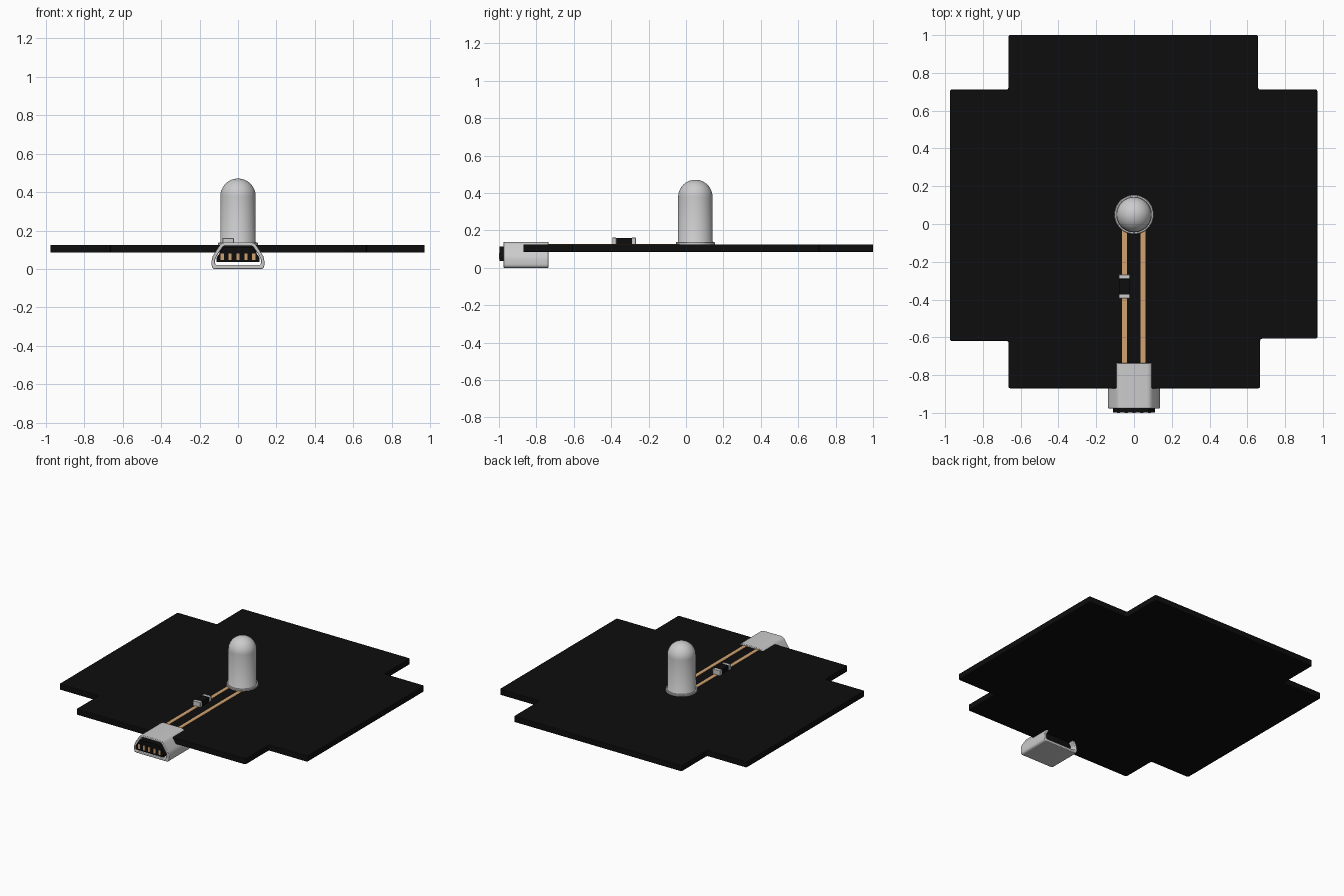
import bpy, bmesh, math
from mathutils import Vector

if "Cube" in bpy.data.objects:
    bpy.data.objects.remove(bpy.data.objects["Cube"])


def material(name, rgb):
    m = bpy.data.materials.new(name)
    m.diffuse_color = (*rgb, 1)
    m.use_nodes = True
    m.node_tree.nodes["Principled BSDF"].inputs["Base Color"].default_value = m.diffuse_color
    return m


BLACK = material("black", (0.004, 0.004, 0.004))
COPPER = material("copper", (0.64, 0.36, 0.16))


def finish(bm, name, mat=None, bevel=0, segments=2):
    bmesh.ops.recalc_face_normals(bm, faces=bm.faces[:])
    me = bpy.data.meshes.new(name)
    bm.to_mesh(me)
    bm.free()
    ob = bpy.data.objects.new(name, me)
    bpy.context.collection.objects.link(ob)
    if mat:
        me.materials.append(mat)
    if bevel:
        mod = ob.modifiers.new("bevel", 'BEVEL')
        mod.width, mod.segments = bevel, segments
        mod.limit_method, mod.angle_limit = 'ANGLE', math.radians(40)
    bpy.context.view_layer.objects.active = ob
    bpy.ops.object.select_all(action='DESELECT')
    ob.select_set(True)
    bpy.ops.object.shade_smooth_by_angle(angle=math.radians(35))
    return ob


def rounded(points, r, n=4):
    """Round every corner of a closed 2D outline."""
    out, pts = [], [Vector(p) for p in points]
    for i, p in enumerate(pts):
        a, b = pts[i - 1] - p, pts[(i + 1) % len(pts)] - p
        s = p + a.normalized() * min(r, a.length * .45)
        e = p + b.normalized() * min(r, b.length * .45)
        for k in range(n + 1):
            t = k / n
            out.append(s * (1 - t) ** 2 + p * 2 * t * (1 - t) + e * t * t)
    return out


def mirrored(half):
    return half + [(-x, z) for x, z in reversed(half)]


def prism(name, outline, y0, y1, mat=None, bevel=0, hole=None):
    """Extrude an x-z outline along y; with a hole outline it becomes a tube."""
    bm = bmesh.new()
    loops = [[bm.verts.new((p[0], y, p[1])) for p in o]
             for o in ([outline, hole] if hole else [outline]) for y in (y0, y1)]
    n = len(outline)
    pairs = [(0, 1)] if not hole else [(0, 1), (2, 3), (0, 2), (1, 3)]
    for a, b in pairs:
        for i in range(n):
            j = (i + 1) % n
            bm.faces.new((loops[a][i], loops[a][j], loops[b][j], loops[b][i]))
    if not hole:
        bm.faces.new(loops[0])
        bm.faces.new(loops[1])
    return finish(bm, name, mat, bevel)


def box(name, lo, hi, mat=None, bevel=0):
    o = [(lo[0], lo[2]), (hi[0], lo[2]), (hi[0], hi[2]), (lo[0], hi[2])]
    return prism(name, o, lo[1], hi[1], mat, bevel)


# Circuit board: notched-corner plate
TOP = 0.126
outline = rounded([(-.665, 1), (.657, 1), (.657, .712), (.971, .712), (.971, -.607), (.668, -.607),
                   (.668, -.87), (-.665, -.87), (-.665, -.619), (-.975, -.619), (-.975, .712), (-.665, .712)], .012)
bm = bmesh.new()
face = bm.faces.new([bm.verts.new((p.x, p.y, .085)) for p in outline])
ext = bmesh.ops.extrude_face_region(bm, geom=[face], use_keep_orig=True)
bmesh.ops.translate(bm, vec=(0, 0, TOP - .085),
                    verts=[v for v in ext["geom"] if isinstance(v, bmesh.types.BMVert)])
finish(bm, "circuit_board", BLACK, bevel=.003)

# Copper tracks
for name, x, y0, y1 in (("track_left_front", -.05, -.76, -.38), ("track_left_back", -.05, -.285, .02),
                        ("track_right", .048, -.76, .02)):
    box(name, (x - .013, y0, TOP - .003), (x + .013, y1, TOP + .002), COPPER)

# Surface-mount resistor
box("resistor_body", (-.076, -.378, TOP - .002), (-.024, -.288, .159), BLACK)
for name, y in (("resistor_cap_front", -.383), ("resistor_cap_back", -.279)):
    box(name, (-.08, y - .011, TOP - .002), (-.022, y + .011, .161), bevel=.002)

# LED: revolved flange, cylinder and dome
R = .092
profile = [(0, TOP - .003), (.104, TOP - .003), (.104, .135), (.101, .139), (R + .002, .139), (R, .142)]
profile += [(R * math.cos(a), .379 + R * math.sin(a)) for a in [i * math.pi / 24 for i in range(12)]] + [(0, .379 + R)]
bm = bmesh.new()
vs = [bm.verts.new((x, 0, z)) for x, z in profile]
edges = [bm.edges.new(e) for e in zip(vs, vs[1:])]
bmesh.ops.spin(bm, geom=vs + edges, cent=(0, 0, 0), axis=(0, 0, 1), angle=2 * math.pi, steps=48)
bmesh.ops.remove_doubles(bm, verts=bm.verts[:], dist=1e-5)
led = finish(bm, "led_bulb")
led.location = (0, .05, 0)

# Connector shell: open tube with sloping shoulders
outer = rounded(mirrored([(.137, 0), (.137, .06), (.086, .138)]), .02)
inner = rounded(mirrored([(.119, .02), (.119, .055), (.076, .121)]), .012)
prism("connector_shell", outer, -.976, -.735, bevel=.004, hole=inner)

# Connector insert and its contacts
insert = rounded(mirrored([(.112, .036), (.112, .06), (.074, .114)]), .006)
prism("connector_insert", insert, -.997, -.77, BLACK)
for i in range(5):
    x = (i - 2) * .041
    box(f"contact_{i + 1}", (x - .008, -1, .047), (x + .008, -.95, .08), COPPER)
